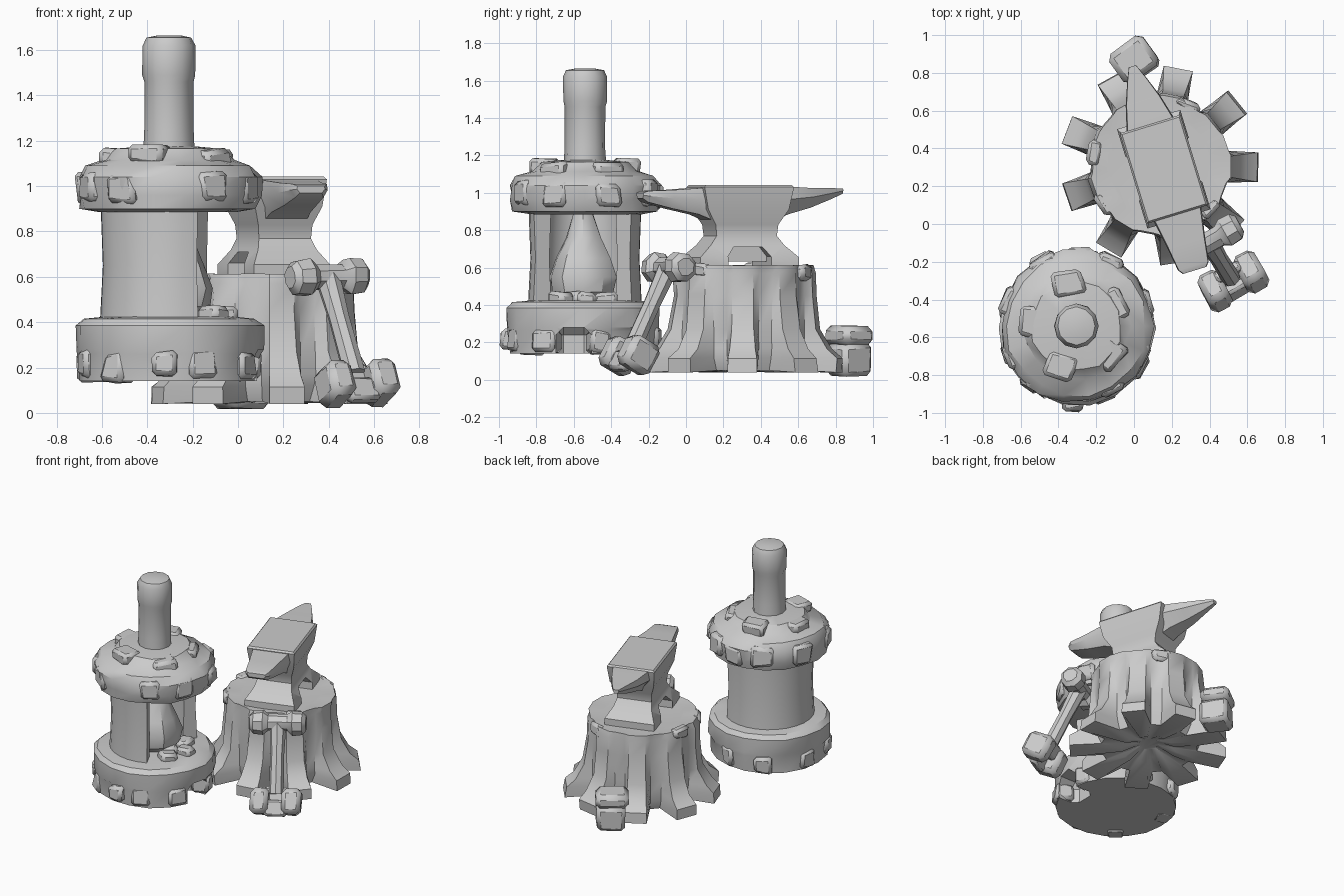
import bpy, bmesh, random
from math import sin, cos, pi, radians
from mathutils import Vector, Matrix

if "Cube" in bpy.data.objects:
    bpy.data.objects.remove(bpy.data.objects["Cube"])

random.seed(4)


def skin(name, rings, matrix=Matrix()):
    """Bridge equal-length closed rings of points and cap both ends."""
    bm = bmesh.new()
    vr = [[bm.verts.new(matrix @ Vector(p)) for p in r] for r in rings]
    n = len(vr[0])
    for a, b in zip(vr, vr[1:]):
        for i in range(n):
            j = (i + 1) % n
            bm.faces.new((a[i], a[j], b[j], b[i]))
    bm.faces.new(vr[0][::-1])
    bm.faces.new(vr[-1])
    bmesh.ops.recalc_face_normals(bm, faces=bm.faces)
    me = bpy.data.meshes.new(name)
    bm.to_mesh(me)
    bm.free()
    ob = bpy.data.objects.new(name, me)
    bpy.context.collection.objects.link(ob)
    return ob


def lathe(name, profile, sides, at, jitter=0.0, matrix=None):
    """Turned shape from (radius, z) pairs, roughened by jitter."""
    rings = []
    for r, z in profile:
        ring = []
        for i in range(sides):
            a = 2 * pi * i / sides
            k = r + random.uniform(-jitter, jitter)
            ring.append((k * cos(a), k * sin(a), z))
        rings.append(ring)
    return skin(name, rings, matrix or Matrix.Translation((at[0], at[1], 0)))


def rect(hx, hy, z):
    return [(-hx, -hy, z), (hx, -hy, z), (hx, hy, z), (-hx, hy, z)]


def stone(name, loc, size, rot=0.0, tilt=0.0, jitter=0.012, bevel=0.02):
    """Rough bevelled block."""
    m = Matrix.Translation(loc) @ Matrix.Rotation(rot, 4, 'Z') @ Matrix.Rotation(tilt, 4, 'X')
    h = [s / 2 for s in size]
    rings = [[tuple(c + random.uniform(-jitter, jitter) for c in p)
              for p in rect(h[0], h[1], z)] for z in (-h[2], h[2])]
    ob = skin(name, rings, m)
    if bevel:
        b = ob.modifiers.new("bevel", 'BEVEL')
        b.width = bevel
        b.segments = 1
    return ob


def cut(ob, cutter):
    cutter.hide_render = True
    cutter.hide_set(True)
    m = ob.modifiers.new("cut", 'BOOLEAN')
    m.operation = 'DIFFERENCE'
    m.solver = 'EXACT'
    m.object = cutter


def around(name, centre, angles, radius, z, size, jitter=.014):
    """Blocks set round a circle at the given angles."""
    for k, deg in enumerate(angles):
        a = radians(deg)
        stone("%s_%d" % (name, k), (centre[0] + radius * cos(a), centre[1] + radius * sin(a),
                                    z + .015 * (k % 2)), size, a, 0, jitter)


# ---- Furnace ----
F = (-0.305, -0.54)
B = (-0.303, -0.55)
base = lathe("furnace_base", [(.40, .14), (.405, .26), (.412, .28), (.412, .385), (.38, .415), (.28, .425)],
             18, B, 0.008)
cut(base, stone("ash_hole_cutter", (B[0] + .36, -0.6, .19), (.26, .19, .18), jitter=0, bevel=0.04))

# C-shaped wall, open towards +x
wall = []
for i in range(19):
    a = radians(55 + 240 * i / 18)
    wall.append([(r * cos(a), r * sin(a), z) for r, z in
                 ((.20, .40), (.305, .40), (.292, .65), (.302, .92), (.20, .92), (.21, .65))])
skin("furnace_wall", wall, Matrix.Translation((F[0], F[1], 0)))

lathe("furnace_crown", [(.30, .885), (.385, .90), (.40, .96), (.405, 1.04), (.37, 1.09),
                        (.285, 1.115), (.235, 1.165), (.12, 1.175)], 18, F, 0.012)
lathe("chimney", [(.115, 1.12), (.108, 1.25), (.108, 1.46), (.117, 1.49), (.117, 1.62),
                  (.10, 1.655), (.05, 1.665)], 12, F, 0.002)
lathe("flame", [(.10, .41), (.17, .47), (.185, .55), (.15, .65), (.095, .76), (.05, .89)],
      10, (-0.295, -0.55), 0.006)

# Protruding stones in crown and base
around("crown_stone", F, (18, 62, 88, 118, 160, 205, 238, 300, 335), .35, .985, (.13, .14, .13))
around("base_stone", B, (14, 80, 165, 200, 232, 293, 328), .35, .205, (.13, .12, .13))
around("base_key_stone", B, (118, 266), .375, .20, (.13, .11, .11))
around("roof_stone", F, (30, 100, 175, 250, 320), .23, 1.12, (.13, .16, .08))
for k, (x, y) in enumerate(((-.06, -.53), (-.1, -.67), (-.14, -.43), (-.15, -.58))):
    stone("coal_%d" % k, (x, y, .435), (.12, .10, .075), k * .8)

# ---- Stump: nine roots every 40 degrees, slightly hollow underneath ----
S = (0.135, 0.31)
levels = [  # root radius, root z, valley radius, valley z
    (.08, .09, .07, .09), (.18, .045, .16, .07), (.53, .04, .32, .05), (.525, .115, .345, .12),
    (.465, .165, .355, .17), (.405, .27, .355, .27), (.38, .45, .358, .45), (.385, .57, .366, .57),
    (.372, .612, .363, .615), (.28, .607, .28, .607)]
stump = []
for root, rz, valley, vz in levels:
    ring = []
    for i in range(9):
        j = random.uniform(-.012, .012)
        for off, r, z in ((-8.5, root, rz), (8.5, root, rz), (14, valley, vz), (26, valley, vz)):
            a = radians(40 * i - 1 + off)
            ring.append(((r + j) * cos(a), (r + j) * sin(a), z))
    stump.append(ring)
skin("stump", stump, Matrix.Translation((S[0], S[1], 0)))
around("bark_chip", S, (65, 170, 215, 320), .35, .57, (.06, .13, .08))

# ---- Anvil ----
A = Matrix.Translation((.158, .29, 0)) @ Matrix.Rotation(radians(17), 4, 'Z')
body = skin("anvil_body", [rect(.175, .275, .60), rect(.175, .275, .655), rect(.135, .205, .72),
                           rect(.12, .168, .77), rect(.125, .175, .83), rect(.155, .225, .91),
                           rect(.168, .25, 1.03), rect(.158, .24, 1.042)], A)
cut(body, skin("arch_cutter", [rect(.4, .12, .59), rect(.4, .12, .66), rect(.4, .08, .71)], A))
skin("anvil_core", [rect(.09, .13, .632), rect(.09, .13, .72)], A)


def horn(name, sections):
    """Sections: y, half width top, half width bottom, bottom z, top z."""
    rings = []
    for y, wt, wb, z0, z1 in sections:
        zm = z0 + (z1 - z0) * .55
        rings.append([(-wb, y, z0), (wb, y, z0), (wt, y, zm), (wt * .95, y, z1),
                      (-wt * .95, y, z1), (-wt, y, zm)])
    return skin(name, rings, A)


horn("anvil_horn", [(.15, .135, .07, .84, 1.03), (.25, .13, .06, .885, 1.032), (.38, .095, .04, .92, 1.025),
                    (.50, .05, .02, .965, 1.025), (.57, .02, .012, .995, 1.022)])
horn("anvil_heel", [(-.15, .145, .10, .84, 1.03), (-.26, .13, .09, .885, 1.025), (-.40, .105, .075, .915, 1.015),
                    (-.535, .085, .065, .95, 1.01), (-.56, .065, .05, .97, 1.0)])

# ---- Leaning hammer ----
top, low = Vector((.395, -.095, .60)), Vector((.525, -.305, .13))
zax = (top - low).normalized()
xax = Vector((.87, .48, 0))
xax = (xax - zax * xax.dot(zax)).normalized()
H = Matrix((xax, zax.cross(xax), zax)).transposed().to_4x4()
H.translation = low
length = (top - low).length
lathe("hammer_handle", [(.05, .05), (.047, length * .6), (.057, length)], 8, (0, 0), 0, H)
tilt = Matrix.Translation((0, 0, length)) @ Matrix.Rotation(pi / 2, 4, 'Y')
lathe("hammer_crossbar", [(.05, -.19), (.078, -.165), (.085, -.10), (.058, -.065),
                          (.058, .065), (.085, .10), (.078, .165), (.05, .19)], 8, (0, 0), .004, H @ tilt)
rz, rt = radians(29), radians(-28)
side = Vector((cos(rz), sin(rz), 0))
for s in (-1, 1):
    stone("hammer_head_%d" % (s + 2), low + side * .108 * s, (.125, .185, .175), rz, rt, .008, .03)
    depth = Vector((-sin(rz), cos(rz), 0)) * .045 * s + Vector((0, 0, .03 * s))
    stone("hammer_bridge_%d" % (s + 2), low + depth, (.15, .06, .11), rz, rt, .004, .015)

# ---- Stacked blocks behind the stump ----
stone("lower_block", (.01, .87, .105), (.19, .19, .17), radians(35), 0, .008, .025)
stone("upper_block", (-.005, .865, .235), (.225, .19, .105), radians(35), 0, .008, .03)

# Smooth shading with crisp edges
for ob in list(bpy.context.scene.objects):
    if ob.hide_render:
        continue
    bpy.ops.object.select_all(action='DESELECT')
    ob.select_set(True)
    bpy.context.view_layer.objects.active = ob
    bpy.ops.object.shade_smooth_by_angle(angle=radians(35))
